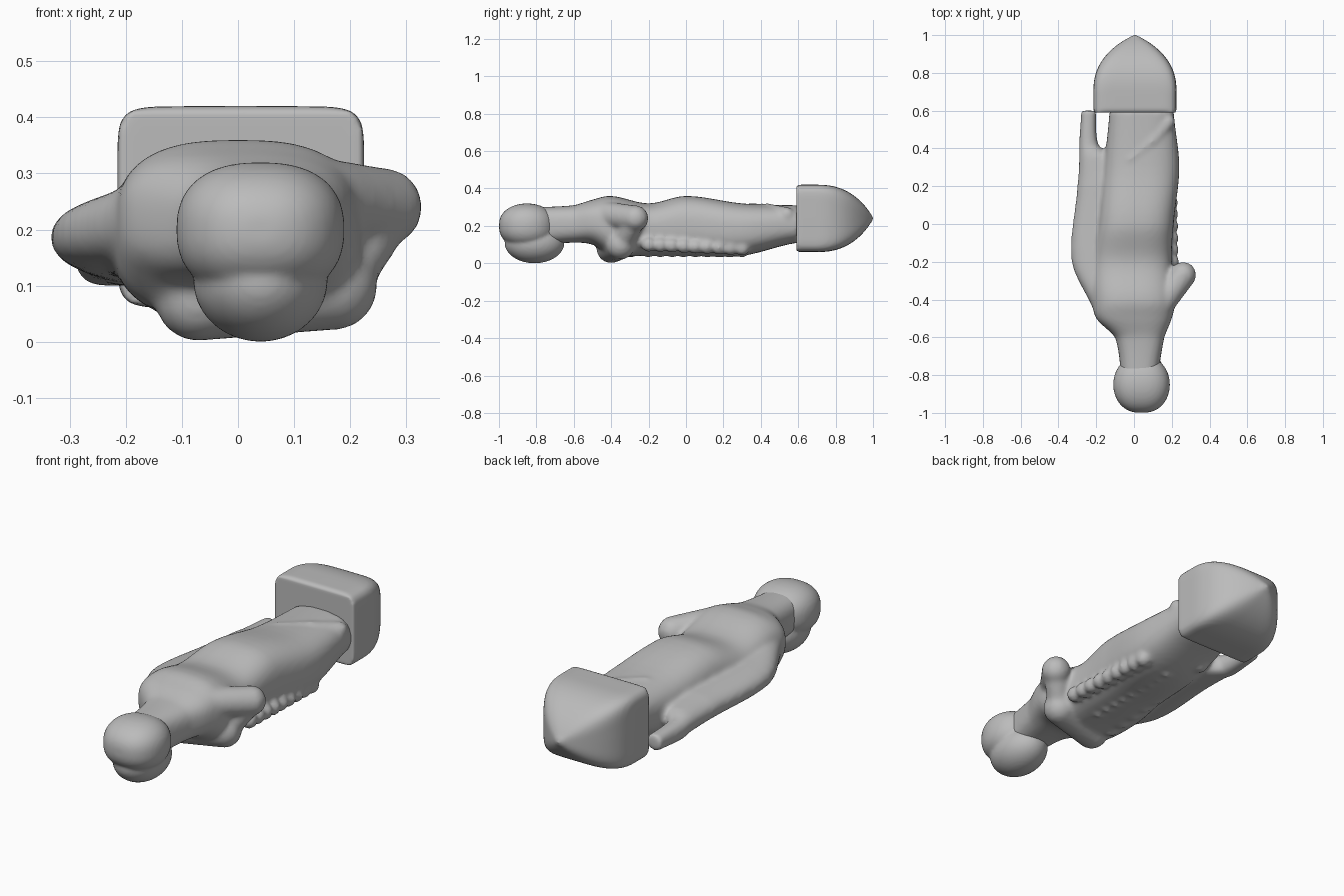
import bpy, bmesh
from math import sin, cos, pi, copysign
from mathutils import Vector

default_cube = bpy.data.objects.get("Cube")
if default_cube:
    bpy.data.objects.remove(default_cube)

GREY = (.5, .5, .5, 1)
stone = bpy.data.materials.new("grey stone")
stone.use_nodes = True
stone.diffuse_color = GREY
stone.node_tree.nodes["Principled BSDF"].inputs["Base Color"].default_value = GREY


def rounded(value, power):
    """Squares off a sine or cosine, turning a circle into a superellipse."""
    return copysign(abs(value) ** (2 / power), value)


def loft(bm, sections, sides=48):
    """Skin a row of sections, each holding y, centre x, centre z, half width, half height, power."""
    angles = [2 * pi * side / sides for side in range(sides)]
    previous = None
    for y, x, z, width, height, power in sections:
        ring = [bm.verts.new((x + width * rounded(cos(angle), power), y,
                              z + height * rounded(sin(angle), power)))
                for angle in angles]
        if previous:
            for side in range(sides):
                bm.faces.new((previous[side - 1], previous[side], ring[side], ring[side - 1]))
        else:
            bm.faces.new(ring)
        previous = ring
    bm.faces.new(previous)


def flowing(stations, power, steps=6):
    """Ease between stations with a smooth spline through all of them."""
    points = [Vector(station) for station in stations]
    points = [points[0]] + points + [points[-1]]
    for before, start, end, after in zip(points, points[1:], points[2:], points[3:]):
        for step in range(steps):
            t = step / steps
            bend = (end - before) * (t - 2 * t**2 + t**3) / 2 + (after - start) * (t**3 - t**2) / 2
            blend = 3 * t**2 - 2 * t**3
            section = start.lerp(end, blend) + bend
            section[0] = start[0] + (end[0] - start[0]) * t
            yield (*section, power)
    yield (*points[-1], power)


def blob(bm, centre, size, power=2.0, rings=24):
    """Rounded lump whose cross-section grows squarer with power."""
    sections = []
    for ring in range(1, rings):
        angle = pi * ring / rings
        reach = sin(angle) ** (2 / power)
        sections.append((centre[0 + 1] - size[1] * cos(angle), centre[0], centre[2],
                         size[0] * reach, size[2] * reach, power))
    loft(bm, sections)


def limb(bm, joints, radius, steps=8):
    """Chain of overlapping balls from joint to joint."""
    for start, end in zip(joints, joints[1:]):
        for step in range(steps + 1):
            ball = bmesh.ops.create_uvsphere(bm, u_segments=16, v_segments=10, radius=radius)
            place = Vector(start).lerp(Vector(end), step / steps)
            bmesh.ops.translate(bm, verts=ball["verts"], vec=place)


def finish(bm, name, voxel, smoothing):
    """Fuse the lumps into one carved surface and soften it."""
    bmesh.ops.recalc_face_normals(bm, faces=bm.faces)
    mesh = bpy.data.meshes.new(name)
    bm.to_mesh(mesh)
    bm.free()
    mesh.materials.append(stone)
    part = bpy.data.objects.new(name, mesh)
    bpy.context.collection.objects.link(part)
    fuse = part.modifiers.new("fuse", "REMESH")
    fuse.mode = "VOXEL"
    fuse.voxel_size = voxel
    fuse.use_smooth_shade = True
    soften = part.modifiers.new("soften", "SMOOTH")
    soften.iterations = smoothing


# Robed torso, from neck to feet
bm = bmesh.new()
torso = [(-.8, .03, .2, .1, .1), (-.6, .03, .21, .13, .1), (-.5, 0, .22, .2, .12),
         (-.4, 0, .2, .22, .16), (-.2, -.01, .18, .21, .14), (0, .01, .2, .2, .16),
         (.3, .04, .18, .2, .14), (.6, .04, .21, .17, .1)]
loft(bm, flowing(torso, power=2.7))

# Draped sleeve down one side, ending in a loose strip
sleeve = [(-.5, -.1, .22, .1, .08), (-.2, -.17, .19, .16, .07), (.2, -.15, .17, .15, .07),
          (.36, -.2, .16, .09, .06), (.42, -.24, .15, .05, .05), (.6, -.24, .15, .04, .04)]
loft(bm, flowing(sleeve, power=2.3))

# Bent arm, with the forearm folded under the chest to the hand
shoulder, elbow = (.14, -.43, .26), (.26, -.27, .24)
wrist, hand = (.17, -.35, .1), (-.07, -.4, .08)
limb(bm, [shoulder, elbow], radius=.07)
limb(bm, [elbow, wrist], radius=.06)
limb(bm, [wrist, hand], radius=.08)

# Robe folds along both hems, the underside and the front
limb(bm, [(.2, -.2, .1), (.19, .3, .08)], radius=.04)
limb(bm, [(-.1, -.3, .08), (-.07, .4, .11)], radius=.05)
limb(bm, [(.05, -.2, .06), (.05, .3, .06)], radius=.03)
limb(bm, [(-.02, .34, .28), (.1, .44, .28), (.18, .54, .26)], radius=.04)
finish(bm, "robed_body", voxel=.011, smoothing=8)

# Hood, with the bearded face tucked beneath its brim
bm = bmesh.new()
blob(bm, centre=(.04, -.85, .2), size=(.15, .15, .12), power=2.4)
blob(bm, centre=(.04, -.81, .11), size=(.12, .16, .11))
finish(bm, "hooded_head", voxel=.009, smoothing=4)

# Square plinth that swells back into a rounded tip
bm = bmesh.new()
plinth = []
start, shoulder_line, tip = .59, .7, 1.0
slices = 30
for cut in range(slices + 1):
    y = start + (tip - start) * cut / slices
    taper = max(0, (y - shoulder_line) / (tip - shoulder_line))
    scale = max(.05, (1 - taper ** 2.4) ** .85)
    plinth.append((y, .005, .24, .22 * scale, .18 * scale, 9 - 6 * taper))
loft(bm, plinth, sides=64)
finish(bm, "plinth", voxel=.01, smoothing=5)
